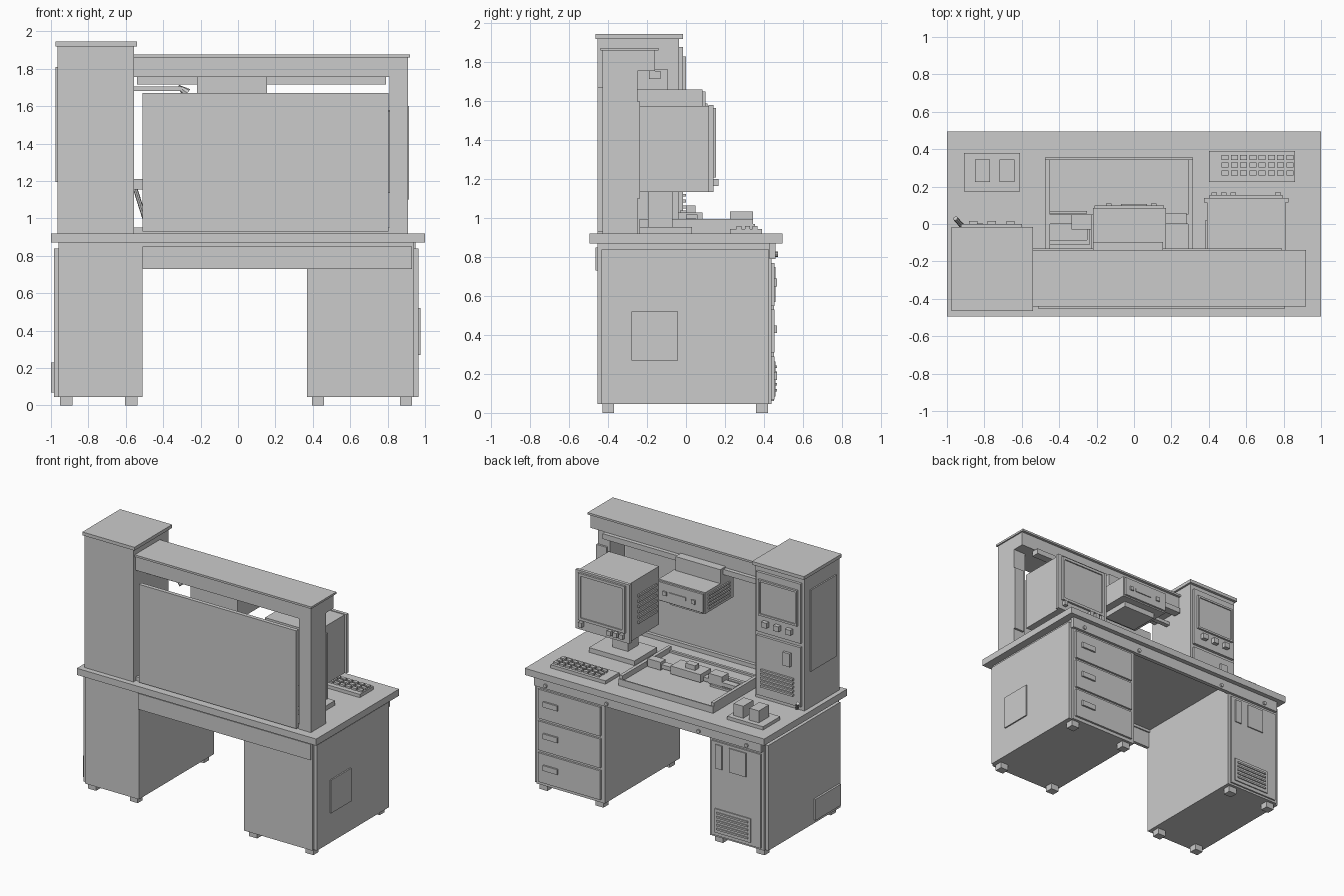
import bpy, bmesh
from mathutils import Matrix, Vector


def boxes(name, *extents):
    """One object made of axis-aligned boxes (x0, x1, y0, y1, z0, z1)."""
    bm = bmesh.new()
    for x0, x1, y0, y1, z0, z1 in extents:
        m = Matrix.Translation(((x0 + x1) / 2, (y0 + y1) / 2, (z0 + z1) / 2))
        m = m @ Matrix.Diagonal((x1 - x0, y1 - y0, z1 - z0, 1))
        bmesh.ops.create_cube(bm, size=1, matrix=m)
    return finish(name, bm)


def rod(name, a, b, r1, r2=None, sides=8):
    """Tapered rod from a to b."""
    a, b = Vector(a), Vector(b)
    rot = (b - a).to_track_quat('Z', 'Y').to_matrix().to_4x4()
    bm = bmesh.new()
    bmesh.ops.create_cone(bm, cap_ends=True, segments=sides, radius1=r1,
                          radius2=r1 if r2 is None else r2, depth=(b - a).length,
                          matrix=Matrix.Translation((a + b) / 2) @ rot)
    return finish(name, bm)


def finish(name, bm):
    mesh = bpy.data.meshes.new(name)
    bm.to_mesh(mesh)
    bm.free()
    ob = bpy.data.objects.new(name, mesh)
    bpy.context.collection.objects.link(ob)
    return ob


def frame(name, x0, x1, y0, y1, z0, z1, t):
    """Rectangular rim in the xz plane."""
    return boxes(name, (x0, x1, y0, y1, z0, z0 + t), (x0, x1, y0, y1, z1 - t, z1),
                 (x0, x0 + t, y0, y1, z0 + t, z1 - t), (x1 - t, x1, y0, y1, z0 + t, z1 - t))


# Desk carcass
boxes("desk_top", (-1, 1, -.495, .495, .87, .92))
boxes("left_pedestal", (-.96, -.51, -.455, .44, .045, .87))
boxes("right_pedestal", (.37, .94, -.455, .44, .045, .87))
boxes("left_side_panel", (-.985, -.96, -.435, .425, .045, .84))
boxes("right_side_panel", (.94, .965, -.435, .425, .045, .84))
boxes("left_side_plate", (-1, -.985, -.42, -.12, .07, .23))
boxes("right_side_plate", (.965, .975, -.28, -.04, .27, .52))
boxes("apron", (-.51, .93, -.465, -.44, .73, .85))
boxes("apron_rail", (-.51, .37, -.455, -.43, .85, .87))
boxes("feet", *[(x - .033, x + .033, y - .03, y + .03, 0, .045)
                for x in (-.918, -.57, .428, .898) for y in (-.4, .39)])

# Rail with knobs above the drawers
boxes("drawer_rail", (-.95, .95, .43, .46, .79, .87))
for x in (.85, .34, -.43, -.83):
    rod("rail_knob", (x, .45, .815), (x, .472, .815), .014)

# Drawers
for z in (.07, .31, .55):
    boxes("drawer_front", (.4, .92, .44, .455, z, z + .22))
    boxes("drawer_handle", (.75, .87, .455, .468, z + .1, z + .14))

# Cabinet door with vent
boxes("cabinet_door", (-.94, -.53, .44, .452, .06, .77))
boxes("door_plates", (-.62, -.565, .45, .46, .57, .75), (-.82, -.68, .45, .46, .57, .75))
boxes("door_vent", (-.86, -.56, .45, .46, .085, .265))
boxes("door_vent_slats", *[(-.84, -.58, .46, .468, z, z + .013)
                           for z in (.11, .14, .17, .2, .23)])

# Instrument tower
boxes("tower", (-.965, -.555, -.455, -.035, .92, 1.92))
boxes("tower_roof", (-.975, -.54, -.465, -.015, 1.92, 1.945))
boxes("tower_side_plate", (-.975, -.965, -.41, -.1, 1.195, 1.81))
boxes("tower_upper_panel", (-.945, -.575, -.035, -.015, 1.43, 1.88))
frame("tower_screen_rim", -.925, -.6, -.015, 0, 1.56, 1.83, .015)
boxes("tower_screen", (-.91, -.615, -.016, -.008, 1.575, 1.815))
for x in (-.66, -.76, -.86):
    boxes("tower_knob", (x - .022, x + .022, -.015, .015, 1.485, 1.525))
boxes("tower_lower_panel", (-.945, -.575, -.035, -.015, .95, 1.4))
boxes("tower_latch", (-.87, -.81, -.015, .005, 1.24, 1.34))
boxes("tower_slats", *[(-.89, -.62, -.015, 0, z, z + .015)
                       for z in (1.02, 1.05, 1.08, 1.11, 1.14)])
rod("tower_lever", (-.92, -.01, .94), (-.955, .03, 1.0), .013)

# Hutch
boxes("hutch_beam", (-.555, .91, -.43, -.16, 1.755, 1.86))
boxes("hutch_roof", (-.555, .92, -.44, -.14, 1.86, 1.875))
boxes("hutch_post", (.81, .91, -.43, -.25, .92, 1.755))
boxes("post_plate", (.83, .915, -.25, -.235, 1.1, 1.6))
boxes("hutch_board", (-.51, .805, -.455, -.425, .93, 1.67))
boxes("board_ledge", (-.555, .81, -.425, -.4, .92, .95))
boxes("strip_light", (-.54, .79, -.19, -.13, 1.715, 1.755))

# Monitor on its stand
boxes("monitor_body", (.39, .81, -.235, .115, 1.135, 1.575))
boxes("monitor_bezel", (.375, .825, .115, .14, 1.135, 1.58))
frame("screen_rim", .405, .795, .14, .155, 1.21, 1.565, .02)
boxes("monitor_screen", (.42, .78, .135, .146, 1.225, 1.55))
for x in (.77, .53, .48, .43):
    boxes("monitor_knob", (x - .015, x + .015, .14, .168, 1.165, 1.2))
boxes("monitor_vents", *[(.38, .39, -.2, .02, z, z + .018)
                         for z in (1.24, 1.28, 1.32, 1.36, 1.4, 1.44)])
boxes("monitor_neck", (.535, .665, -.195, -.07, .955, 1.135))
boxes("monitor_base", (.41, .79, -.24, .03, .92, .955))

# Overhead unit hung from the beam
boxes("overhead_mount", (-.22, .155, -.25, -.095, 1.66, 1.765))
boxes("overhead_unit", (-.22, .17, -.25, .085, 1.5, 1.66))
boxes("overhead_face", (-.21, .16, .085, .1, 1.51, 1.65))
boxes("overhead_slot", (-.07, .07, .1, .107, 1.565, 1.59))
boxes("overhead_knobs", (.09, .12, .1, .11, 1.56, 1.59), (-.15, -.12, .1, .11, 1.56, 1.59))
boxes("overhead_lens", (-.16, .11, -.19, .03, 1.46, 1.5))
boxes("overhead_vents", *[(-.23, -.22, -.2, .05, z, z + .014)
                          for z in (1.525, 1.55, 1.575, 1.6, 1.625)])

# Plotting tray with rails and carriage
boxes("tray_bed", (-.475, .315, -.24, .355, .92, .955))
boxes("tray_rails", (-.475, -.45, -.24, .345, .955, .995), (.29, .315, -.24, .345, .955, .995),
      (-.475, .315, .345, .355, .955, .97), (-.45, .29, -.24, -.22, .955, .97))
boxes("tray_crossbar", (-.45, .29, .0, .05, .97, 1.0))
boxes("tray_carriages", (-.335, -.225, -.03, .05, .965, 1.04),
      (-.18, .07, -.04, .085, .97, 1.03), (.17, .28, 0, .06, .96, 1.02),
      (-.11, -.03, 0, .05, 1.03, 1.065))
boxes("tray_guides", (-.45, -.25, -.11, -.085, .955, .97), (-.45, -.25, .055, .07, .955, .97),
      (-.25, -.235, -.11, -.03, .955, .97))

# Keyboard
boxes("keyboard", (.4, .86, .225, .39, .92, .945))
boxes("keys", *[(x, x + .038, y - .013, y + .013, .945, .96)
                for x in [.468 + i * .0495 for i in range(8)] for y in (.355, .315, .273)])

# Twin control blocks
boxes("control_plate", (-.91, -.61, .175, .38, .92, .945))
boxes("control_blocks", (-.85, -.77, .225, .345, .945, 1.035),
      (-.72, -.64, .225, .345, .945, 1.035))

# Jointed arm on the tower side
boxes("arm_bar", (-.555, -.3, -.3, -.265, 1.68, 1.705))
rod("arm_head", (-.32, -.28, 1.705), (-.27, -.28, 1.67), .01, .025)
boxes("arm_bracket", (-.555, -.51, -.3, -.25, 1.155, 1.21))
rod("arm_strut", (-.55, -.275, 1.16), (-.49, -.275, .97), .012)
